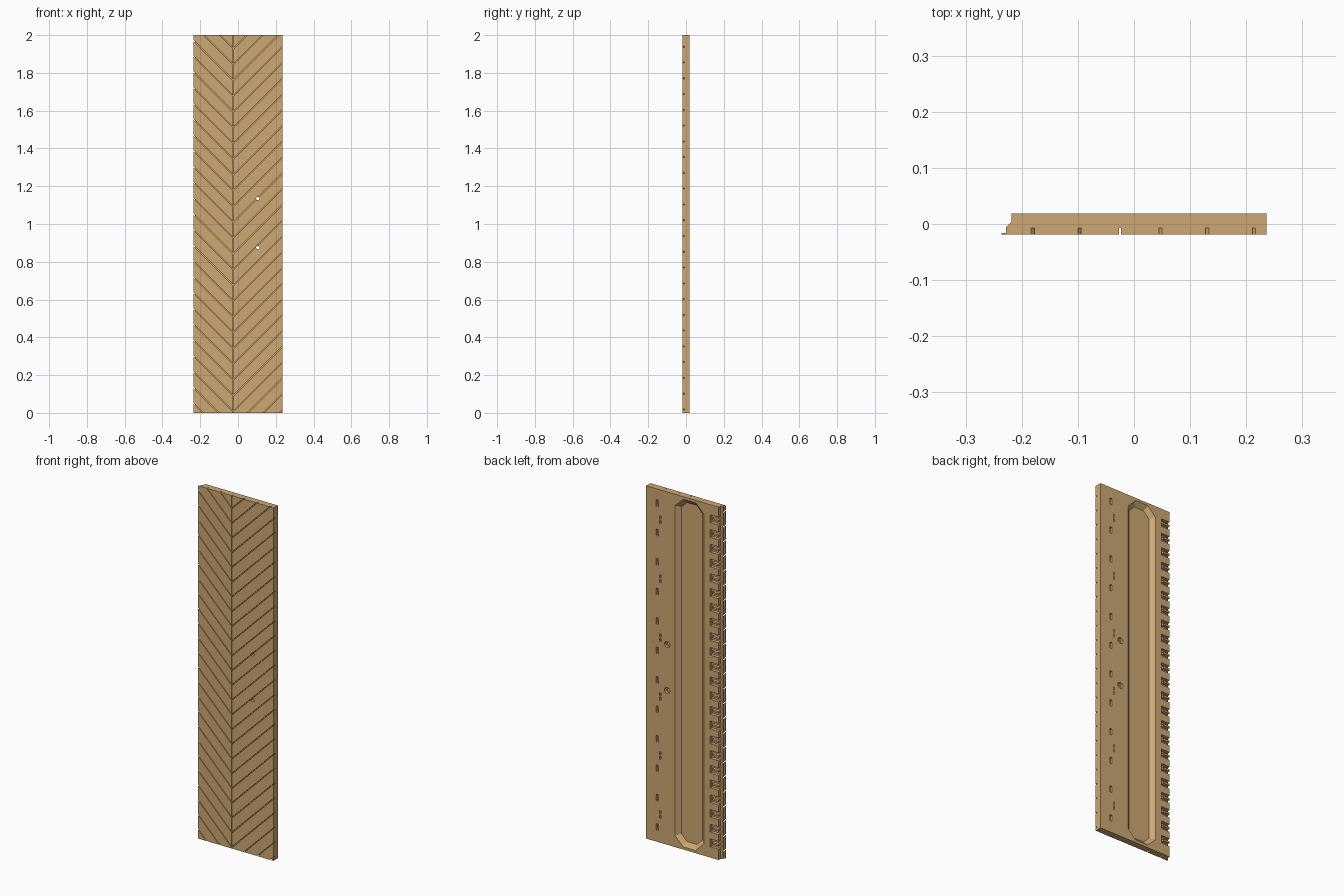
import bpy
import bmesh
from math import radians
from mathutils import Matrix, Vector

old = bpy.data.objects.get("Cube")
if old:
    bpy.data.objects.remove(old, do_unlink=True)

FRONT, BACK = -0.019, 0.019
SEAM_X = -0.025
PITCH = 0.0835
GROOVE_FLOOR = -0.007

# Wood colour
wood = bpy.data.materials.new("tan wood")
wood.use_nodes = True
tan = (0.62, 0.395, 0.175, 1)
wood.diffuse_color = tan
wood.node_tree.nodes["Principled BSDF"].inputs["Base Color"].default_value = tan


def make_object(name, bm):
    bmesh.ops.recalc_face_normals(bm, faces=bm.faces)
    mesh = bpy.data.meshes.new(name)
    bm.to_mesh(mesh)
    bm.free()
    mesh.materials.append(wood)
    obj = bpy.data.objects.new(name, mesh)
    bpy.context.collection.objects.link(obj)
    return obj


def add_box(bm, low, high):
    low, high = Vector(low), Vector(high)
    matrix = Matrix.Translation((low + high) / 2) @ Matrix.Diagonal((*(high - low), 1))
    bmesh.ops.create_cube(bm, size=1, matrix=matrix)


def loft(bm, bottom, top):
    a = [bm.verts.new(p) for p in bottom]
    b = [bm.verts.new(p) for p in top]
    bm.faces.new(a)
    bm.faces.new(b)
    for i in range(len(a)):
        j = (i + 1) % len(a)
        bm.faces.new((a[i], a[j], b[j], b[i]))


def cut(target, name, bm):
    cutter = make_object(name, bm)
    cutter.hide_render = True
    mod = target.modifiers.new(name, 'BOOLEAN')
    mod.operation = 'DIFFERENCE'
    mod.solver = 'EXACT'
    mod.object = cutter
    return cutter


# Panel with a thin front lip and a chamfered rebate on one long edge
profile = [(-0.236, FRONT), (0.236, FRONT), (0.236, BACK), (-0.218, BACK),
           (-0.218, 0.004), (-0.228, -0.006), (-0.228, -0.016), (-0.236, -0.016)]
bm = bmesh.new()
loft(bm, [(x, y, 0) for x, y in profile], [(x, y, 2) for x, y in profile])
panel = make_object("chevron_panel", bm)
cutters = []

# Diagonal grooves rising from the seam to each side
for side, name in ((1, "left_grooves"), (-1, "right_grooves")):
    bm = bmesh.new()
    for k in range(27):
        place = (Matrix.Translation((SEAM_X, 0, 1.928 - k * PITCH))
                 @ Matrix.Rotation(radians(-45 if side > 0 else -135), 4, 'Y'))
        before = set(bm.verts)
        add_box(bm, (0, -0.03, -0.002), (0.42, GROOVE_FLOOR, 0.002))
        bmesh.ops.transform(bm, matrix=place, verts=[v for v in bm.verts if v not in before])
    cutters.append(cut(panel, name, bm))

# Vertical seam
bm = bmesh.new()
add_box(bm, (SEAM_X - 0.002, -0.03, -0.1), (SEAM_X + 0.002, GROOVE_FLOOR + 0.0003, 2.1))
cutters.append(cut(panel, "seam_groove", bm))


# Long recess in the back with sloped walls and clipped corners
def recess_ring(grow, y):
    w, h, c = 0.09 + grow, 0.985 + grow, 0.05 + grow * 0.6
    quarter = [(w, h - c), (w - c, h)]
    ring = quarter + [(-x, z) for x, z in reversed(quarter)]
    ring += [(-x, -z) for x, z in ring]
    return [(x - 0.035, y, z + 1) for x, z in ring]


bm = bmesh.new()
loft(bm, recess_ring(-0.024, -0.003), recess_ring(0.002, BACK + 0.002))
cutters.append(cut(panel, "back_recess", bm))

# Two-pronged pockets open to the rebated edge
bm = bmesh.new()
for k in range(23):
    z = 1.92 - k * PITCH
    outline = [(-0.165, -0.022), (-0.25, -0.022), (-0.25, -0.004), (-0.178, -0.004),
               (-0.178, 0.006), (-0.25, 0.006), (-0.25, 0.022), (-0.165, 0.022)]
    loft(bm, [(x, 0.001, z + dz) for x, dz in outline],
         [(x, 0.03, z + dz) for x, dz in outline])
cutters.append(cut(panel, "edge_pockets", bm))

# Small slots near the other edge
bm = bmesh.new()
for k in range(12):
    z = 1.92 - k * 2 * PITCH
    add_box(bm, (0.159, 0.004, z - 0.018), (0.175, 0.03, z + 0.018))
for k in range(6):
    z = 1.83 - k * 4 * PITCH
    add_box(bm, (0.145, 0.008, z + 0.004), (0.152, 0.03, z + 0.022))
    add_box(bm, (0.145, 0.008, z - 0.022), (0.152, 0.03, z - 0.004))
cutters.append(cut(panel, "back_slots", bm))

# Screw holes with a wider counterbore at the back
for name, radius, near, far in (("screw_holes", 0.009, -0.04, 0.04),
                                ("counterbores", 0.017, 0.004, 0.04)):
    bm = bmesh.new()
    for z in (0.875, 1.135):
        bmesh.ops.create_cone(
            bm, cap_ends=True, segments=24, radius1=radius, radius2=radius, depth=far - near,
            matrix=Matrix.Translation((0.105, (near + far) / 2, z))
            @ Matrix.Rotation(radians(90), 4, 'X'))
    cutters.append(cut(panel, name, bm))

# Bake the cuts and drop the cutters
graph = bpy.context.evaluated_depsgraph_get()
graph.update()
baked = bpy.data.meshes.new_from_object(panel.evaluated_get(graph))
panel.modifiers.clear()
panel.data = baked
baked.materials.clear()
baked.materials.append(wood)
for poly in baked.polygons:
    poly.material_index = 0
    poly.use_smooth = False
for cutter in cutters:
    bpy.data.objects.remove(cutter, do_unlink=True)
